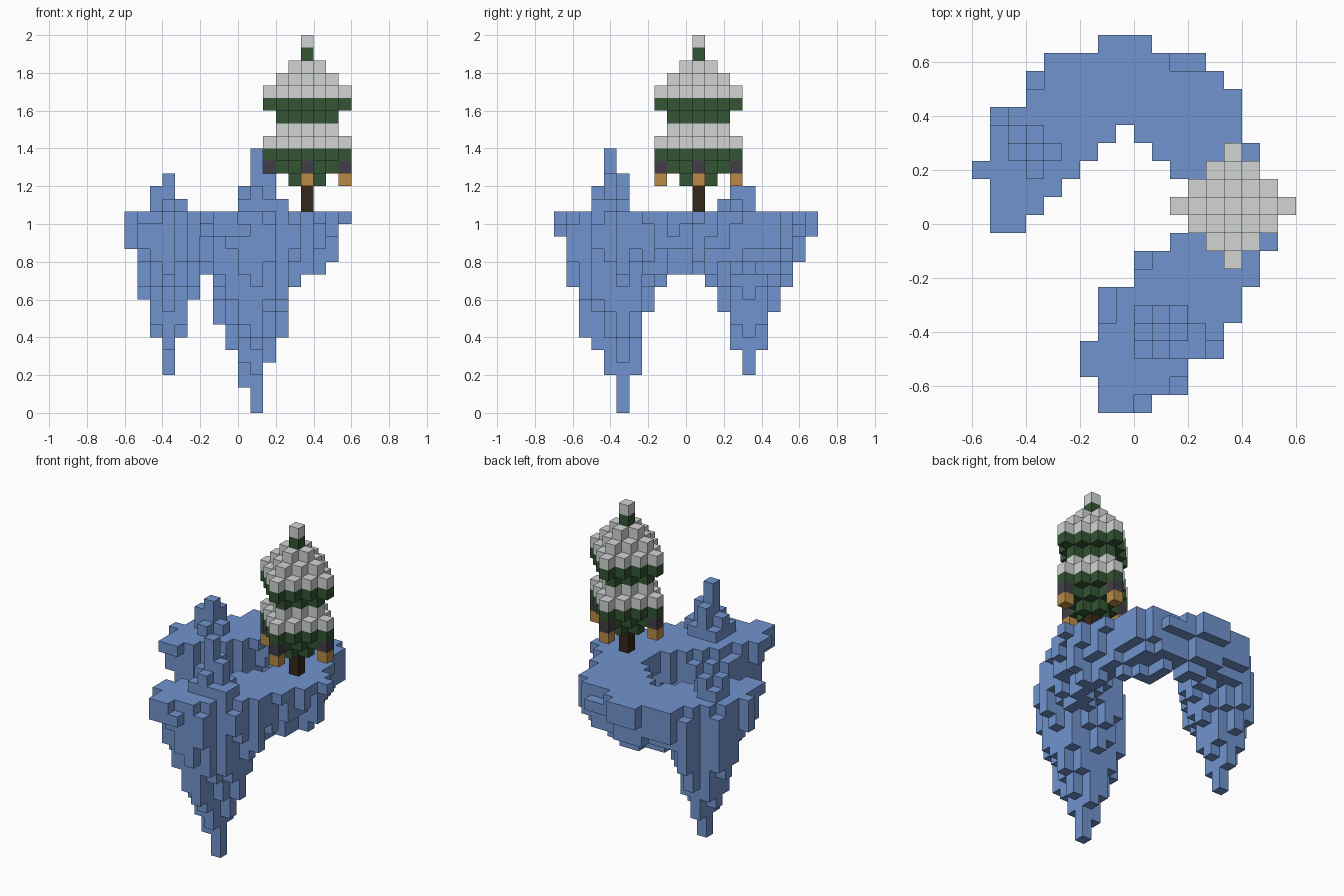
import bpy
import bmesh
import random
from mathutils import Vector

random.seed(4)
if "Cube" in bpy.data.objects:
    bpy.data.objects.remove(bpy.data.objects["Cube"], do_unlink=True)

UNIT = 1 / 15
ORIGIN = Vector((-0.6, -0.7, 0))
GROUND = 16
TREE = (14, 11)


def material(name, *rgb):
    mat = bpy.data.materials.new(name)
    mat.use_nodes = True
    mat.diffuse_color = (*rgb, 1)
    mat.node_tree.nodes["Principled BSDF"].inputs["Base Color"].default_value = (*rgb, 1)
    return mat


def blocks(name, cells, mat):
    """Join unit blocks into one skin, keeping only the exposed faces."""
    cells = set(cells)
    bm = bmesh.new()
    corners = {}

    def vert(point):
        key = tuple(point)
        if key not in corners:
            corners[key] = bm.verts.new(ORIGIN + UNIT * Vector(key))
        return corners[key]

    for cell in cells:
        for axis in range(3):
            for side in (0, 1):
                near = list(cell)
                near[axis] += 2 * side - 1
                if tuple(near) in cells:
                    continue
                u, v = (axis + 1) % 3, (axis + 2) % 3
                loop = []
                for a, b in ((0, 0), (1, 0), (1, 1), (0, 1)):
                    p = list(cell)
                    p[axis] += side
                    p[u] += a
                    p[v] += b
                    loop.append(vert(p))
                bm.faces.new(loop if side else loop[::-1])
    mesh = bpy.data.meshes.new(name)
    bm.to_mesh(mesh)
    bm.free()
    mesh.materials.append(mat)
    obj = bpy.data.objects.new(name, mesh)
    bpy.context.collection.objects.link(obj)
    return obj


def diamond(radius, level):
    """One flat diamond-shaped layer of blocks centred on the tree."""
    span = range(-radius, radius + 1)
    return [(TREE[0] + a, TREE[1] + b, level)
            for a in span for b in span if abs(a) + abs(b) <= radius]


ice = material("blue ice", 0.165, 0.295, 0.62)
snow = material("snow", 0.65, 0.66, 0.66)
needles = material("dark green needles", 0.033, 0.09, 0.033)
bark = material("dark bark", 0.036, 0.02, 0.011)
glow = material("amber lantern", 0.48, 0.255, 0.06)
iron = material("grey iron", 0.055, 0.047, 0.068)

# Crescent outline: spans of each row, front to back
rows = [
    [(7, 10)], [(7, 12)], [(6, 12)], [(6, 14)], [(7, 14)], [(7, 15)], [(7, 15)],
    [(9, 16)], [(9, 16)], [(11, 17)],
    [(1, 3), (12, 17)], [(1, 4), (12, 18)], [(1, 5), (12, 17)], [(0, 6), (11, 16)],
    [(1, 7), (10, 16)], [(1, 8), (9, 15)], [(1, 15)], [(3, 15)], [(3, 14)],
    [(4, 13)], [(7, 10)],
]
land = {(i, j) for j, spans in enumerate(rows) for a, b in spans for i in range(a, b)}

# Distance of each column from the rim, counted in blocks
inset = {}
inner, ring = set(land), 1
while inner:
    rim = {(i, j) for i, j in inner
           if not {(i - 1, j), (i + 1, j), (i, j - 1), (i, j + 1)} <= inner}
    inset.update(dict.fromkeys(rim, ring))
    inner -= rim
    ring += 1

# Spires above the ground and low ledges at the rim
tops = {
    (10, 4): 21, (11, 4): 19, (10, 5): 19, (9, 4): 18, (10, 3): 18, (11, 5): 17,
    (11, 3): 17, (12, 4): 17, (9, 5): 17, (12, 3): 17, (9, 3): 17,
    (3, 14): 19, (2, 14): 18, (3, 15): 18, (2, 15): 17, (4, 14): 17, (3, 13): 17,
}
for ledge in ((9, 0), (11, 1), (13, 3), (7, 5), (7, 6), (9, 8),
              (1, 16), (3, 18), (11, 19), (12, 19)):
    tops[ledge] = GROUND - 1

# Underside heights across each hanging spike: start, then lowest level per step
front_spike = (6, [11, 7, 5, 2, 0, 4, 6, 10, 11], 0, [14, 10, 6, 5, 3, 0, 3, 8, 10, 11])
back_spike = (0, [13, 9, 6, 3, 6, 9, 11], 10, [11, 11, 10, 8, 5, 3, 5, 8, 10, 11, 14])


def spike_bottom(i, j, spike):
    x0, across, y0, along = spike
    if not (0 <= i - x0 < len(across) and 0 <= j - y0 < len(along)):
        return GROUND
    tip = min(across)
    a, b = across[i - x0] - tip, along[j - y0] - tip
    return round(tip + (a ** 1.3 + b ** 1.3) ** (1 / 1.3))


def bottom(i, j):
    if i == 17 or (j == 10 and i < 4):
        return GROUND - 1
    if i == 0:
        return 13
    levels = {1: (13, 14, 15), 2: (12, 12, 13)}
    body = random.choice(levels.get(inset[i, j], (11, 11, 12)))
    if j in (0, len(rows) - 1):
        body = 14
    return min(body, spike_bottom(i, j, front_spike), spike_bottom(i, j, back_spike))


island = []
for i, j in sorted(land):
    top = tops.get((i, j), GROUND)
    island += [(i, j, k) for k in range(min(bottom(i, j), top - 1), top)]
blocks("floating_island", island, ice)

# Tree: trunk, two tiers of needles, snow on each tier
blocks("trunk", [(*TREE, GROUND), (*TREE, GROUND + 1)], bark)
tiers = {
    "lower_needles": (needles, 18, (1, 2, 3)),
    "lower_snow": (snow, 21, (3, 2)),
    "upper_needles": (needles, 23, (2, 3)),
    "upper_snow": (snow, 25, (3, 2, 1)),
    "tip_needles": (needles, 28, (0,)),
    "tip_snow": (snow, 29, (0,)),
}
for name, (mat, base, radii) in tiers.items():
    cells = []
    for step, radius in enumerate(radii):
        cells += diamond(radius, base + step)
    blocks(name, cells, mat)

# Lanterns hanging from the four points of the lowest tier
for side, dx, dy in (("left", 3, 0), ("right", -3, 0), ("front", 0, -3), ("back", 0, 3)):
    x, y = TREE[0] + dx, TREE[1] + dy
    blocks(side + "_lantern", [(x, y, 18)], glow)
    blocks(side + "_lantern_hook", [(x, y, 19)], iron)
